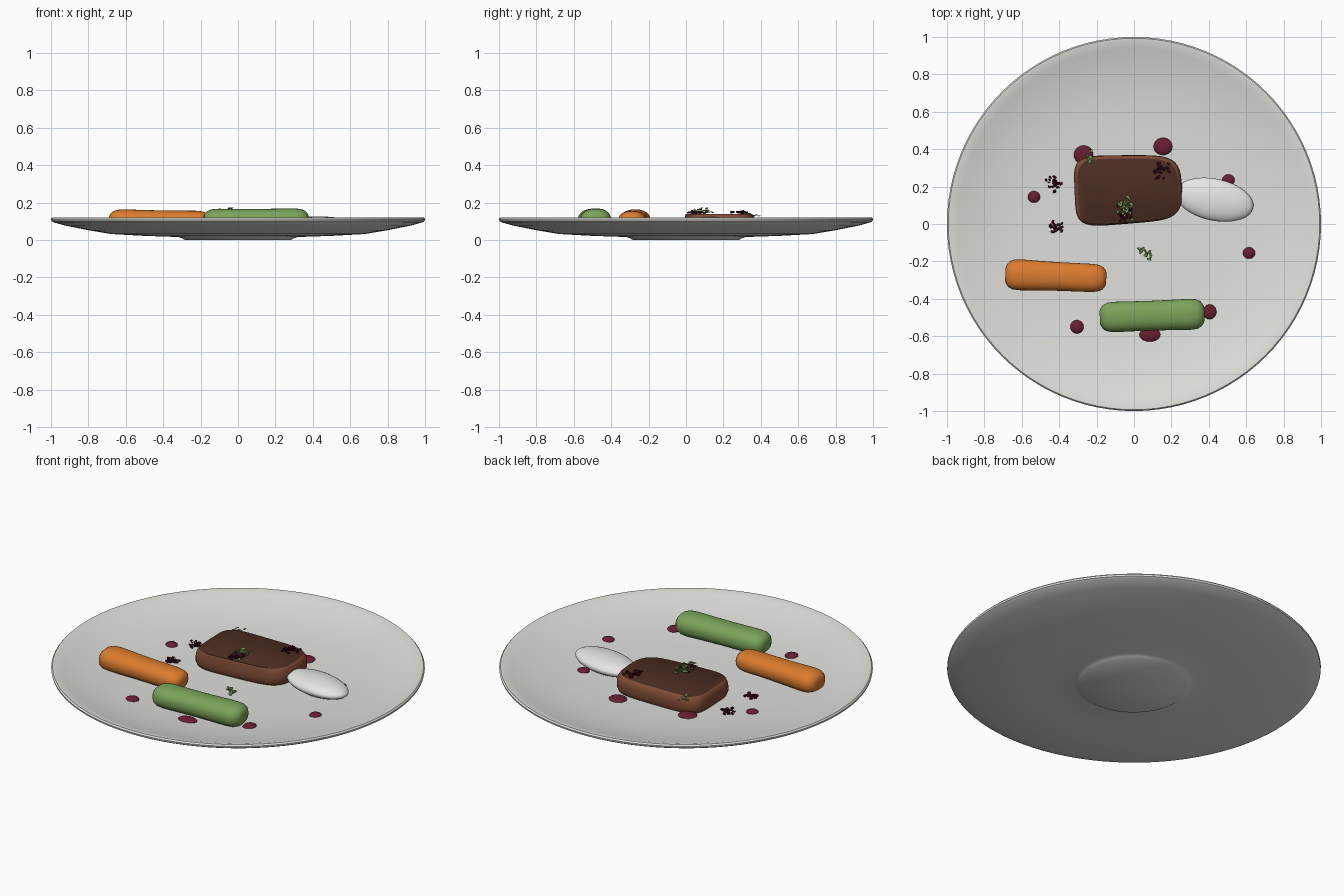
import bpy, bmesh, math, random
from mathutils import Matrix, Vector

if "Cube" in bpy.data.objects:
    bpy.data.objects.remove(bpy.data.objects["Cube"])

random.seed(4)


def mat(name, r, g, b):
    m = bpy.data.materials.new(name)
    m.diffuse_color = [(c / 255) ** 2.2 for c in (r, g, b)] + [1]
    m.use_nodes = True
    m.node_tree.nodes["Principled BSDF"].inputs["Base Color"].default_value = m.diffuse_color
    return m


PORCELAIN = mat("porcelain", 222, 222, 217)
CREAM = mat("cream_white", 236, 236, 234)
MEAT = mat("meat_brown", 128, 78, 58)
CRUST = mat("crust_dark_brown", 78, 49, 39)
ORANGE = mat("carrot_orange", 219, 123, 50)
GREEN = mat("courgette_green", 122, 162, 90)
SAUCE = mat("sauce_maroon", 104, 36, 52)
CRUMB = mat("crumb_dark_purple", 62, 18, 32)
HERB = mat("herb_green", 112, 152, 84)


def finish(bm, name, *mats, angle=40):
    bmesh.ops.recalc_face_normals(bm, faces=bm.faces)
    me = bpy.data.meshes.new(name)
    bm.to_mesh(me)
    bm.free()
    for m in mats:
        me.materials.append(m)
    ob = bpy.data.objects.new(name, me)
    bpy.context.collection.objects.link(ob)
    bpy.ops.object.select_all(action='DESELECT')
    ob.select_set(True)
    bpy.context.view_layer.objects.active = ob
    bpy.ops.object.shade_smooth_by_angle(angle=math.radians(angle))
    return ob


def loft(rings):
    """Skin closed rings of points and cap both ends; returns bmesh and last cap."""
    bm = bmesh.new()
    vs = [[bm.verts.new(p) for p in ring] for ring in rings]
    n = len(vs[0])
    for a, b in zip(vs, vs[1:]):
        for i in range(n):
            j = (i + 1) % n
            bm.faces.new((a[i], a[j], b[j], b[i]))
    bm.faces.new(vs[0])
    return bm, bm.faces.new(vs[-1])


def superellipse(a, b, power, n):
    pts = []
    for i in range(n):
        t = 2 * math.pi * i / n
        c, s = math.cos(t), math.sin(t)
        pts.append((a * math.copysign(abs(c) ** (2 / power), c),
                    b * math.copysign(abs(s) ** (2 / power), s)))
    return pts


# Plate: underside with foot, rim, then the shallow well
INNER = [(0.975, 0.119), (0.94, 0.109), (0.88, 0.093), (0.8, 0.076), (0.7, 0.060),
         (0.58, 0.049), (0.42, 0.042), (0.2, 0.039), (0.02, 0.038)]
OUTER = [(0.02, 0.0), (0.285, 0.0), (0.30, 0.010), (0.32, 0.016), (0.5, 0.022),
         (0.68, 0.032), (0.8, 0.052), (0.92, 0.076), (0.985, 0.094), (0.998, 0.102),
         (1.0, 0.112), (0.993, 0.120)]
bm, _ = loft([[(x, y, z) for x, y in superellipse(r, r, 2, 96)] for r, z in OUTER + INNER])
finish(bm, "plate", PORCELAIN)


def plate_z(x, y):
    """Height of the well at a point."""
    r = math.hypot(x, y)
    for (r1, z1), (r0, z0) in zip(INNER, INNER[1:]):
        if r >= r0:
            return z0 + (z1 - z0) * (r - r0) / (r1 - r0)
    return 0.038


# Meat block with a dark crust on top
LAYERS = [(0.92, 0.034, 0), (0.97, 0.045, 0), (1.0, 0.065, 0), (1.0, 0.095, 0),
          (0.985, 0.118, 0), (0.96, 0.131, -0.003), (0.935, 0.138, -0.006),
          (0.92, 0.140, -0.007)]
rings = []
for s, z, dy in LAYERS:
    ring = []
    for x, y in superellipse(0.288, 0.183, 5, 72):
        # right end is a little narrower and rounder than the left
        y *= 1.0 - 0.06 * x / 0.288
        x -= 0.03 * (y / 0.183) ** 2 * max(0, x / 0.288)
        ring.append((x * s, y * s + dy, z))
    rings.append(ring)
bm, cap = loft(rings)
cap.material_index = 1
for f in bm.faces:
    if f.calc_center_median().z > 0.135:
        f.material_index = 1
meat = finish(bm, "meat_block", MEAT, CRUST)
meat.location = (-0.03, 0.185, 0)
meat.rotation_euler.z = math.radians(2.5)


# Vegetable batons: blunt rounded rods
def baton(name, material, loc, length, width, z0, z1, turn, taper):
    ends = [(0, 0.42), (0.012, 0.62), (0.035, 0.82), (0.075, 0.95), (0.14, 1.0)]
    stations = ends + [(0.35, 0.98), (0.5, 0.97), (0.65, 0.98)]
    stations += [(1 - t, s) for t, s in reversed(ends)]
    h = (z1 - z0) / 2
    rings = []
    for t, s in stations:
        k = s * (1 + taper * (0.5 - t))
        rings.append([((t - 0.5) * length, y * k, z * k + h * taper * (0.5 - t) * 0.3)
                      for y, z in superellipse(width / 2, h, 2.3, 32)])
    bm, _ = loft(rings)
    ob = finish(bm, name, material, angle=60)
    ob.location = (*loc, (z0 + z1) / 2)
    ob.rotation_euler.z = math.radians(turn)


baton("carrot_baton", ORANGE, (-0.418, -0.28), 0.54, 0.158, 0.040, 0.160, -2.5, 0.13)
baton("courgette_baton", GREEN, (0.097, -0.49), 0.56, 0.164, 0.042, 0.168, 2.0, -0.03)


def blob(name, material, loc, size, turn=0):
    bm = bmesh.new()
    bmesh.ops.create_uvsphere(bm, u_segments=32, v_segments=16, radius=1)
    bmesh.ops.scale(bm, vec=size, verts=bm.verts)
    ob = finish(bm, name, material, angle=180)
    ob.location = loc
    ob.rotation_euler.z = math.radians(turn)


# Oval scoop of cream
blob("cream_scoop", CREAM, (0.43, 0.13, 0.080), (0.212, 0.112, 0.046), -12)

# Sauce drops
for i, (x, y, rx, ry) in enumerate([
        (-0.27, 0.37, 0.052, 0.05), (0.155, 0.415, 0.05, 0.047),
        (0.505, 0.235, 0.034, 0.03), (0.615, -0.155, 0.033, 0.031),
        (0.405, -0.47, 0.036, 0.04), (0.085, -0.592, 0.056, 0.038),
        (-0.305, -0.55, 0.036, 0.036), (-0.535, 0.145, 0.033, 0.031)]):
    blob(f"sauce_drop_{i + 1}", SAUCE, (x, y, plate_z(x, y)), (rx, ry, 0.016))


def cluster(name, material, loc, spread, count, size, flat):
    """Scatter small flattened pieces around a point."""
    bm = bmesh.new()
    for _ in range(count):
        off = [max(-1, min(1, random.gauss(0, 0.5))) * s for s in spread]
        off[2] = abs(off[2])
        rot = Matrix.Rotation(random.uniform(0, 6.28), 4, 'Z') @ \
            Matrix.Rotation(random.uniform(-0.6, 0.6), 4, 'X')
        k = size * random.uniform(0.7, 1.2)
        bmesh.ops.create_icosphere(
            bm, subdivisions=1, radius=1,
            matrix=Matrix.Translation(Vector(loc) + Vector(off)) @ rot
            @ Matrix.Diagonal((k, k * 0.65, k * flat, 1)))
    finish(bm, name, material)


# Dark crumbs on the plate and on the crust
for i, (x, y, z, r) in enumerate([
        (-0.43, 0.21, 0.048, 0.04), (-0.42, -0.02, 0.046, 0.034),
        (0.145, 0.28, 0.144, 0.042), (-0.05, 0.055, 0.144, 0.042)]):
    cluster(f"crumbs_{i + 1}", CRUMB, (x, y, z), (r, r, 0.010), 24, 0.011, 0.6)

# Herb sprigs
cluster("herb_sprig_top", HERB, (-0.042, 0.085, 0.146), (0.045, 0.058, 0.025), 30, 0.013, 0.25)
cluster("herb_sprig_back", HERB, (-0.245, 0.36, 0.128), (0.025, 0.032, 0.012), 13, 0.011, 0.25)
cluster("herb_sprig_left", HERB, (0.045, -0.14, 0.046), (0.028, 0.022, 0.012), 12, 0.011, 0.25)
cluster("herb_sprig_right", HERB, (0.078, -0.165, 0.046), (0.022, 0.026, 0.012), 11, 0.011, 0.25)
